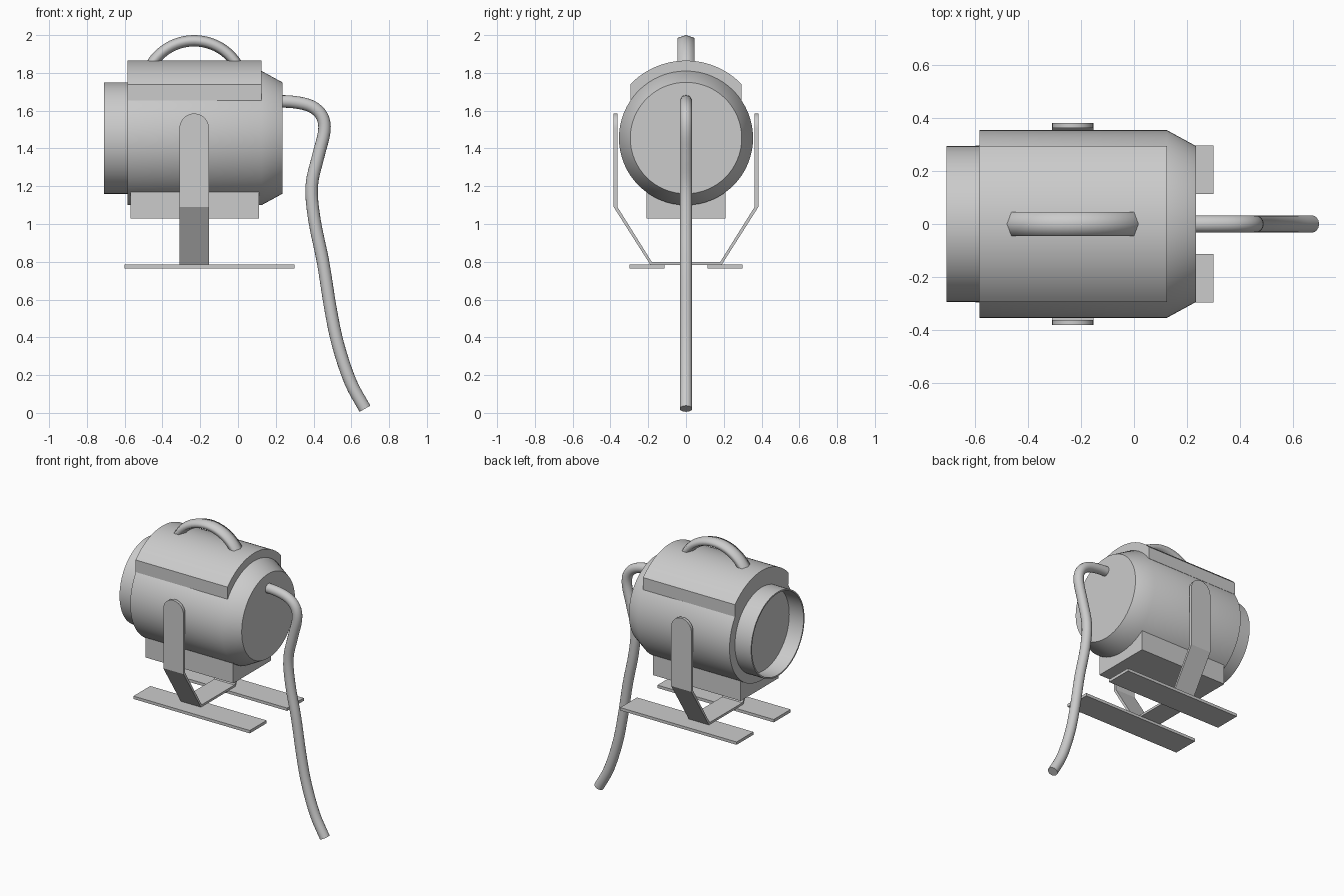
import bpy, bmesh
from math import sin, cos, pi, radians
from mathutils import Vector

if "Cube" in bpy.data.objects:
    bpy.data.objects.remove(bpy.data.objects["Cube"])

CZ = 1.455  # height of the lamp axis


def finish(name, bm, smooth=True):
    bmesh.ops.recalc_face_normals(bm, faces=bm.faces[:])
    mesh = bpy.data.meshes.new(name)
    bm.to_mesh(mesh)
    bm.free()
    ob = bpy.data.objects.new(name, mesh)
    bpy.context.collection.objects.link(ob)
    if smooth:
        bpy.ops.object.select_all(action='DESELECT')
        bpy.context.view_layer.objects.active = ob
        ob.select_set(True)
        bpy.ops.object.shade_smooth_by_angle(angle=radians(30))
    return ob


def lathe(name, profile, n=64, closed=False):
    """Revolve (x, radius) points about the lamp axis."""
    bm = bmesh.new()
    rings = [[bm.verts.new((x, r * cos(2 * pi * i / n), CZ + r * sin(2 * pi * i / n)))
              for i in range(n)] for x, r in profile]
    pairs = list(zip(rings, rings[1:]))
    if closed:
        pairs.append((rings[-1], rings[0]))
    for a, b in pairs:
        for i in range(n):
            j = (i + 1) % n
            bm.faces.new((a[i], a[j], b[j], b[i]))
    if not closed:
        bm.faces.new(rings[0])
        bm.faces.new(rings[-1])
    return finish(name, bm)


def prism(name, pts, axis, lo, hi):
    """Extrude an outline: axis 'x' takes (y, z) points, axis 'y' takes (x, z)."""
    bm = bmesh.new()
    def place(p, d):
        return (d, p[0], p[1]) if axis == 'x' else (p[0], d, p[1])
    a = [bm.verts.new(place(p, lo)) for p in pts]
    b = [bm.verts.new(place(p, hi)) for p in pts]
    bm.faces.new(a)
    bm.faces.new(b)
    for i in range(len(pts)):
        j = (i + 1) % len(pts)
        bm.faces.new((a[i], a[j], b[j], b[i]))
    return finish(name, bm)


def sweep(name, path, section, angle_smooth=True):
    """Sweep a (sideways, outward) section along an (x, z) path at y = 0."""
    bm = bmesh.new()
    path = [Vector(p) for p in path]
    rings = []
    for i, p in enumerate(path):
        t = (path[min(i + 1, len(path) - 1)] - path[max(i - 1, 0)]).normalized()
        out = Vector((-t.y, t.x))
        rings.append([bm.verts.new((p.x + out.x * v, u, p.y + out.y * v)) for u, v in section])
    m = len(section)
    for a, b in zip(rings, rings[1:]):
        for i in range(m):
            j = (i + 1) % m
            bm.faces.new((a[i], a[j], b[j], b[i]))
    bm.faces.new(rings[0])
    bm.faces.new(rings[-1])
    ob = finish(name, bm, False)
    for f in ob.data.polygons:
        f.use_smooth = len(f.vertices) == 4
    return ob


def box(name, x0, x1, y0, y1, z0, z1):
    return prism(name, [(y0, z0), (y1, z0), (y1, z1), (y0, z1)], 'x', x0, x1)


# Lamp housing with tapered back, open front ring, recessed lens
lathe("housing", [(-0.585, 0.355), (0.125, 0.355), (0.235, 0.295)])
lathe("front_ring", [(-0.58, 0.295), (-0.71, 0.295), (-0.71, 0.285), (-0.58, 0.285)], closed=True)
lathe("lens", [(-0.60, 0.284), (-0.58, 0.284)])

# Curved top cover with straight sides
arc = [radians(44 + 92 * i / 24) for i in range(25)]
cover = [(0.41 * cos(a), CZ + 0.41 * sin(a)) for a in arc]
prism("top_cover", [(-0.295, 1.655), (0.295, 1.655)] + cover, 'x', -0.586, 0.125)

# Box under the housing
box("base_box", -0.57, 0.11, -0.21, 0.21, 1.03, 1.22)

# Carrying handle
handle = [(-0.232 - 0.267 * cos(a), 1.703 + 0.267 * sin(a))
          for a in [radians(28 + 124 * i / 24) for i in range(25)]]
sweep("handle", handle, [(0, 0.03), (0.045, 0.015), (0.045, -0.015),
                         (0, -0.03), (-0.045, -0.015), (-0.045, 0.015)])

# Yoke: two round-topped arms and a bent cradle
xc, hw = -0.232, 0.078
arm = [(xc - hw, 1.09), (xc + hw, 1.09)] + [
    (xc + hw * cos(pi * i / 16), 1.507 + hw * sin(pi * i / 16)) for i in range(17)]
for side, s in (("left", 1), ("right", -1)):
    prism("yoke_arm_" + side, arm, 'y', s * 0.363, s * 0.383)
outer = [(0.383, 1.09), (0.188, 0.783)]
inner = [(0.181, 0.799), (0.363, 1.09)]
half = outer + [(-y, z) for y, z in reversed(outer)]
back = [(-y, z) for y, z in reversed(inner)] + inner
prism("yoke_cradle", half + back, 'x', xc - hw, xc + hw)

# Skids
for side, s in (("left", 1), ("right", -1)):
    box("skid_" + side, -0.60, 0.30, s * 0.113, s * 0.298, 0.765, 0.785)

# Power cable: smooth curve through a few points
pts = [Vector(p) for p in [(0.20, 1.65), (0.30, 1.645), (0.39, 1.622), (0.445, 1.57),
                           (0.457, 1.49), (0.425, 1.36), (0.39, 1.2), (0.405, 1.02), (0.45, 0.80),
                           (0.49, 0.55), (0.53, 0.36), (0.595, 0.165), (0.672, 0.022)]]
ext = [2 * pts[0] - pts[1]] + pts + [2 * pts[-1] - pts[-2]]
path = []
for a, b, c, d in zip(ext, ext[1:], ext[2:], ext[3:]):
    for k in range(4):
        t = k / 4
        path.append(0.5 * (2 * b + (c - a) * t + (2 * a - 5 * b + 4 * c - d) * t * t
                           + (3 * b - a - 3 * c + d) * t ** 3))
path.append(pts[-1])
sweep("cable", path, [(0.033 * cos(2 * pi * i / 16), 0.033 * sin(2 * pi * i / 16)) for i in range(16)])
